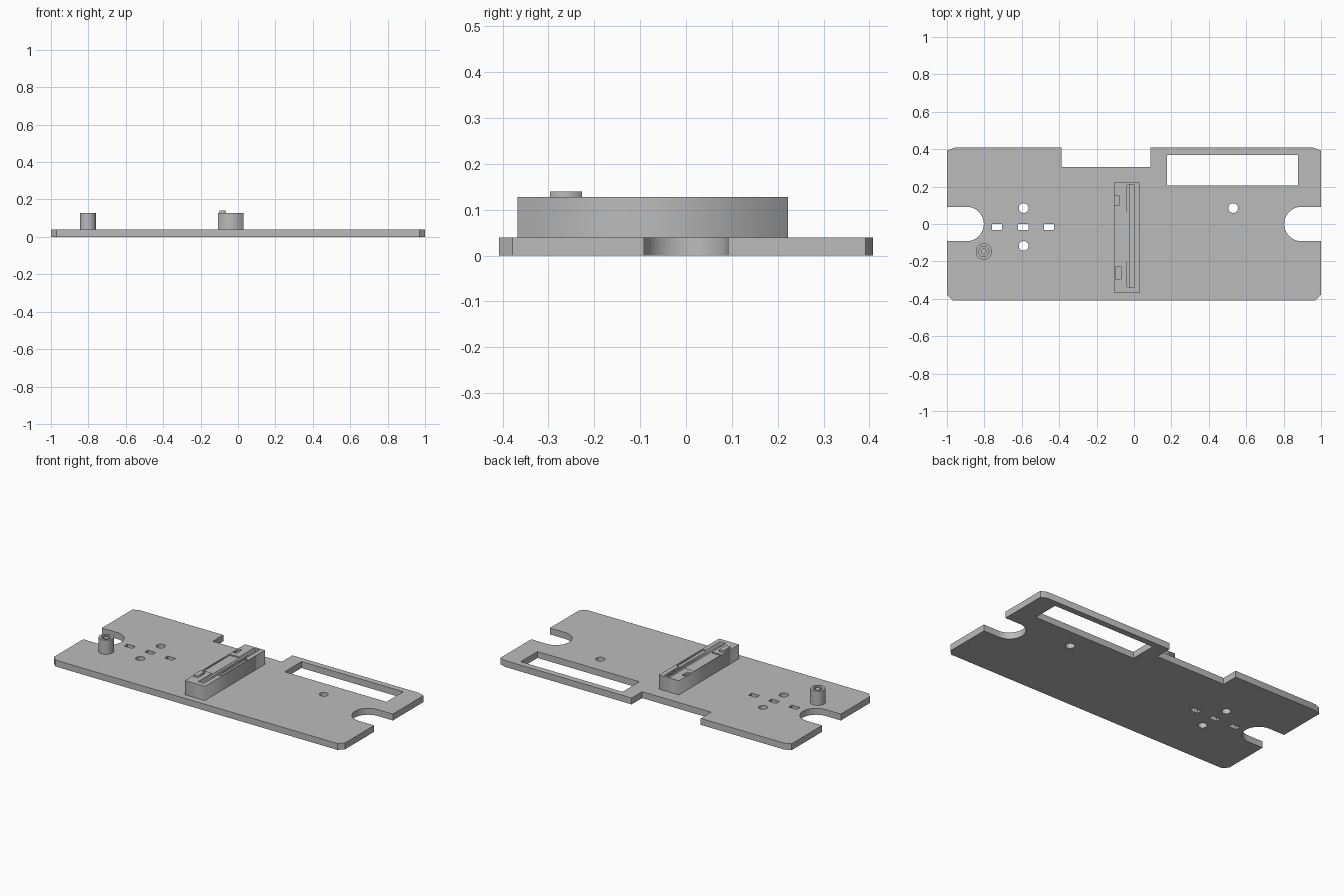
import bpy, bmesh, math

if "Cube" in bpy.data.objects:
    bpy.data.objects.remove(bpy.data.objects["Cube"])

grey = bpy.data.materials.new("plain grey")
grey.diffuse_color = (0.5, 0.5, 0.5, 1)
grey.use_nodes = True
grey.node_tree.nodes["Principled BSDF"].inputs["Base Color"].default_value = grey.diffuse_color


def rect(x0, x1, y0, y1):
    return [(x0, y0), (x1, y0), (x1, y1), (x0, y1)]


def arc(cx, cy, r, a0=0, a1=360, n=32):
    full = a1 - a0 == 360
    steps = n if full else n + 1
    return [(cx + r * math.cos(math.radians(a0 + (a1 - a0) * i / n)),
             cy + r * math.sin(math.radians(a0 + (a1 - a0) * i / n))) for i in range(steps)]


def slab(name, loops, z0, z1):
    """Extrude a flat outline with holes from z0 to z1."""
    cu = bpy.data.curves.new(name, 'CURVE')
    cu.dimensions = '2D'
    cu.fill_mode = 'BOTH'
    cu.extrude = (z1 - z0) / 2
    for pts in loops:
        sp = cu.splines.new('POLY')
        sp.points.add(len(pts) - 1)
        for p, (x, y) in zip(sp.points, pts):
            p.co = (x, y, 0, 1)
        sp.use_cyclic_u = True
    ob = bpy.data.objects.new(name, cu)
    bpy.context.collection.objects.link(ob)
    bpy.ops.object.select_all(action='DESELECT')
    ob.select_set(True)
    bpy.context.view_layer.objects.active = ob
    bpy.ops.object.convert(target='MESH')
    ob = bpy.context.object
    ob.name = name
    # weld the caps to the walls and move the part to its height
    bm = bmesh.new()
    bm.from_mesh(ob.data)
    bmesh.ops.remove_doubles(bm, verts=bm.verts, dist=1e-5)
    bmesh.ops.recalc_face_normals(bm, faces=bm.faces)
    bmesh.ops.translate(bm, verts=bm.verts, vec=(0, 0, (z0 + z1) / 2))
    bm.to_mesh(ob.data)
    bm.free()
    ob.data.materials.clear()
    ob.data.materials.append(grey)
    return ob


def cut(ob, outline, z0, z1):
    """Sink a pocket into a part."""
    cutter = slab("cutter", [outline], z0, z1)
    cutter.hide_render = True
    mod = ob.modifiers.new("pocket", 'BOOLEAN')
    mod.operation = 'DIFFERENCE'
    mod.solver = 'EXACT'
    mod.object = cutter
    bpy.context.view_layer.objects.active = ob
    bpy.ops.object.modifier_apply(modifier=mod.name)
    bpy.data.objects.remove(cutter)


def smooth(ob):
    bpy.ops.object.select_all(action='DESELECT')
    ob.select_set(True)
    bpy.context.view_layer.objects.active = ob
    bpy.ops.object.shade_smooth_by_angle(angle=math.radians(30))


# base plate: clipped corners, round side slots, back notch
T, W, R = 0.04, 0.408, 0.092
outline = [(-0.97, -W), (0.97, -W), (1, -0.378), (1, -R)]
outline += arc(0.895, 0, R, 270, 90, 20)
outline += [(1, R), (1, 0.392), (0.96, W), (0.088, W), (0.088, 0.305),
            (-0.387, 0.305), (-0.387, W), (-0.96, W), (-1, 0.392), (-1, R)]
outline += arc(-0.895, 0, R, 90, -90, 20)
outline += [(-1, -R), (-1, -0.378)]
# window, round holes and small slots
holes = [rect(0.177, 0.877, 0.205, 0.37)]
holes += [arc(x, y, 0.026) for x, y in ((-0.59, 0.085), (-0.59, -0.117), (0.53, 0.085))]
holes += [rect(x - 0.027, x + 0.027, -0.033, -0.001) for x in (-0.733, -0.592, -0.455)]
smooth(slab("base_plate", [outline] + holes, 0, T))

# connector block with long slot, shallow middle recess and side pocket
TOP = 0.128
block = slab("connector_block", [rect(-0.107, 0.03, -0.368, 0.222)], T, TOP)
cut(block, rect(-0.102, 0.022, -0.2, 0.065), TOP - 0.008, 0.2)
cut(block, rect(-0.038, 0.002, -0.337, 0.208), TOP - 0.025, 0.2)
cut(block, rect(-0.104, -0.078, 0.098, 0.15), TOP - 0.015, 0.2)
# rib inside the slot and raised tab
slab("slot_rib", [rect(-0.038, -0.024, -0.337, 0.208)], TOP - 0.025, TOP - 0.01)
slab("raised_tab", [rect(-0.098, -0.068, -0.297, -0.227)], TOP, 0.14)

# hollow post with a small core
px, py = -0.803, -0.147
post = slab("round_post", [arc(px, py, 0.043)], T, TOP)
cut(post, arc(px, py, 0.027), TOP - 0.03, 0.2)
smooth(post)
smooth(slab("post_core", [arc(px, py, 0.016, n=24)], TOP - 0.03, TOP - 0.004))
